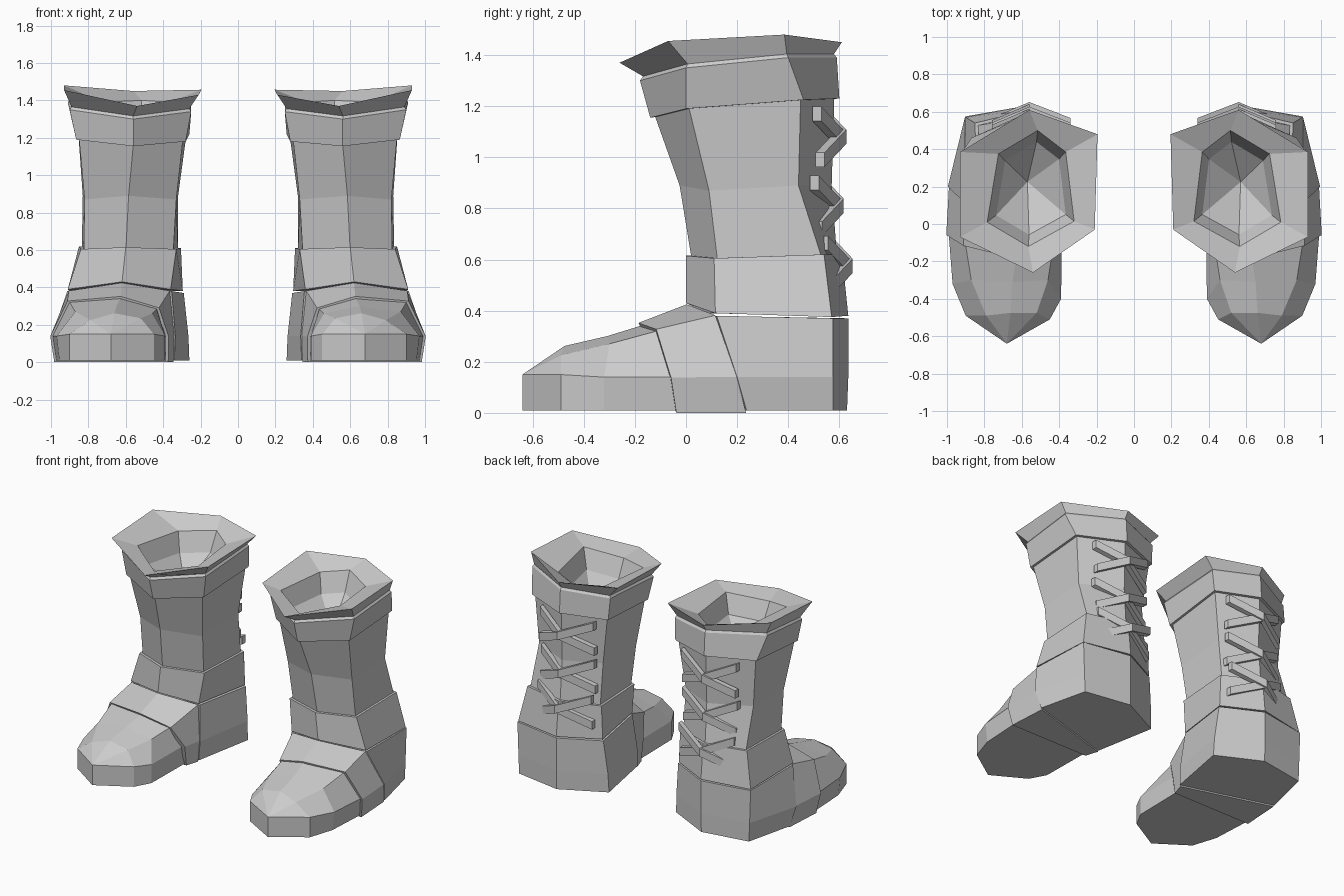
import bpy
import bmesh
from mathutils import Vector

cube = bpy.data.objects.get("Cube")
if cube:
    bpy.data.objects.remove(cube, do_unlink=True)

# One plain grey for the whole pair
grey = bpy.data.materials.new("plain_grey")
grey.use_nodes = True
grey.diffuse_color = (0.6, 0.6, 0.6, 1)
grey.node_tree.nodes["Principled BSDF"].inputs["Base Color"].default_value = grey.diffuse_color


def grow(ring, amount):
    """Push every point of a ring away from (or towards) its centre."""
    points = [Vector(p) for p in ring]
    centre = sum(points, Vector()) / len(points)
    return [p + (p - centre).normalized() * amount for p in points]


def shrink(ring, factor, drop):
    """Scale a ring towards its centre and lower it."""
    points = [Vector(p) for p in ring]
    centre = sum(points, Vector()) / len(points)
    return [centre.lerp(p, factor) - Vector((0, 0, drop)) for p in points]


def flat_bottom(ring):
    """Put the sole points of a foot section on the ground."""
    return [Vector((p[0], p[1], 0 if p[2] < 0.05 else p[2])) for p in ring]


def loft(name, rings, side, cap_start=False, cap_end=False):
    """Skin closed rings of equal length; side mirrors the part in x."""
    bm = bmesh.new()
    loops = [[bm.verts.new((side * p[0], p[1], p[2])) for p in ring] for ring in rings]
    count = len(rings[0])
    for low, high in zip(loops, loops[1:]):
        for i in range(count):
            j = (i + 1) % count
            bm.faces.new((low[i], low[j], high[j], high[i]))
    if cap_start:
        bm.faces.new(loops[0])
    if cap_end:
        bm.faces.new(loops[-1])
    bmesh.ops.remove_doubles(bm, verts=bm.verts, dist=0.0005)
    bmesh.ops.recalc_face_normals(bm, faces=bm.faces)
    mesh = bpy.data.meshes.new(name)
    bm.to_mesh(mesh)
    bm.free()
    mesh.materials.append(grey)
    part = bpy.data.objects.new(name, mesh)
    bpy.context.collection.objects.link(part)
    return part


# Leg rings: front, outer front, outer back, back, inner back, inner front
rim = [(.54, -.26, 1.37), (.93, -.07, 1.455), (.93, .385, 1.48),
       (.56, .61, 1.45), (.195, .48, 1.457), (.21, -.03, 1.43)]
mouth = [(.565, -.12, 1.34), (.785, .01, 1.41), (.725, .375, 1.39),
         (.515, .5, 1.4), (.365, .385, 1.39), (.32, .015, 1.39)]
band_top = [(.56, -.18, 1.3), (.9, 0, 1.35), (.91, .4, 1.39),
            (.56, .59, 1.39), (.25, .48, 1.37), (.25, 0, 1.34)]
band_bottom = [(.56, -.14, 1.155), (.865, 0, 1.19), (.87, .46, 1.225),
               (.56, .6, 1.23), (.26, .49, 1.22), (.28, .02, 1.18)]
shaft_waist = [(.585, -.025, .89), (.82, .09, .87), (.83, .44, .89),
               (.56, .57, .89), (.32, .46, .89), (.33, .08, .87)]
ankle_top = [(.6, 0, .615), (.84, .11, .605), (.85, .54, .62),
             (.56, .61, .62), (.305, .5, .61), (.33, .1, .605)]
ankle_bottom = [(.62, 0, .43), (.91, .115, .39), (.9, .57, .375),
                (.56, .635, .38), (.295, .5, .38), (.36, .08, .39)]

# Foot sections: sole outer, side, top outer, ridge, top inner, side, sole inner
toe_seam = [(.97, -.04, .01), (.99, -.06, .14), (.9, -.115, .32), (.63, -.18, .34),
            (.435, -.14, .285), (.385, -.06, .14), (.385, -.04, .01)]
toe_middle = [(.955, -.32, .01), (.97, -.32, .14), (.87, -.3, .27), (.65, -.31, .3),
              (.46, -.3, .26), (.39, -.4, .14), (.39, -.4, .01)]
toe_front = [(.9, -.49, .01), (.9, -.49, .15), (.79, -.49, .225), (.66, -.475, .262),
             (.52, -.475, .235), (.45, -.51, .15), (.45, -.51, .01)]
toe_tip = [(.68, -.64, .01)] + [(.68, -.64, .15)] * 5 + [(.68, -.64, .01)]
heel_seam = [(.97, .237, .01), (.995, .2, .14), (.91, .115, .385), (.62, 0, .43),
             (.36, .08, .385), (.335, .06, .14), (.34, .05, .01)]

# Heel rings: outer seam, outer back, back, inner back, inner seam
heel_sole = [(.97, .237, .01), (.89, .575, .01), (.56, .63, .01),
             (.26, .48, .01), (.34, .05, .01)]
heel_side = [(.995, .2, .14), (.895, .575, .14), (.56, .635, .14),
             (.265, .485, .14), (.335, .06, .14)]
heel_top = [(.913, .12, .38), (.903, .575, .37), (.56, .635, .37),
            (.29, .5, .37), (.355, .085, .38)]


def lace(name, side, height, depth, lean, lift):
    """A flat strip bent around the back of the leg."""
    half_width, thickness = 0.028, 0.035
    path = [(.76, depth, lean), (.56, depth + .085, 0), (.34, depth, -lean)]
    sections = []
    for x, y, slope in path:
        y += lift
        z = height + slope
        sections.append([(x, y - thickness, z - half_width), (x, y, z - half_width),
                         (x, y, z + half_width), (x, y - thickness, z + half_width)])
    loft(name, sections, side, True, True)


for side, label in ((1, "left"), (-1, "right")):
    # Flared collar, folded band and hollow opening in one skin
    loft(label + "_collar",
         [grow(band_bottom, -.02), band_bottom, band_top, shrink(band_top, .97, -.015),
          rim, mouth, shrink(mouth, .8, .13), [(.57, .225, 1.1)] * len(rim)], side)

    # Leg shaft and ankle cuff
    loft(label + "_shaft",
         [grow(ankle_top, -.02), shaft_waist, grow(band_bottom, -.02)], side)
    loft(label + "_ankle_cuff",
         [ankle_bottom, ankle_top, grow(ankle_top, -.02)], side, cap_start=True)

    # Foot: toe cap, instep and heel, with small steps at the seams
    loft(label + "_toe_cap",
         [toe_seam, toe_middle, toe_front, toe_tip], side, cap_start=True)
    loft(label + "_instep",
         [flat_bottom(grow(toe_seam, .014)), flat_bottom(grow(heel_seam, -.006))],
         side, True, True)
    loft(label + "_heel", [heel_sole, heel_side, heel_top], side, True, True)

    # Three crossed pairs of laces up the back
    for number, (height, depth) in enumerate(((1.08, .53), (.81, .52), (.575, .555))):
        for lean, lift, way in ((.09, 0, "down"), (-.09, .012, "up")):
            lace(f"{label}_lace_{way}_{number}", side, height, depth, lean, lift)
